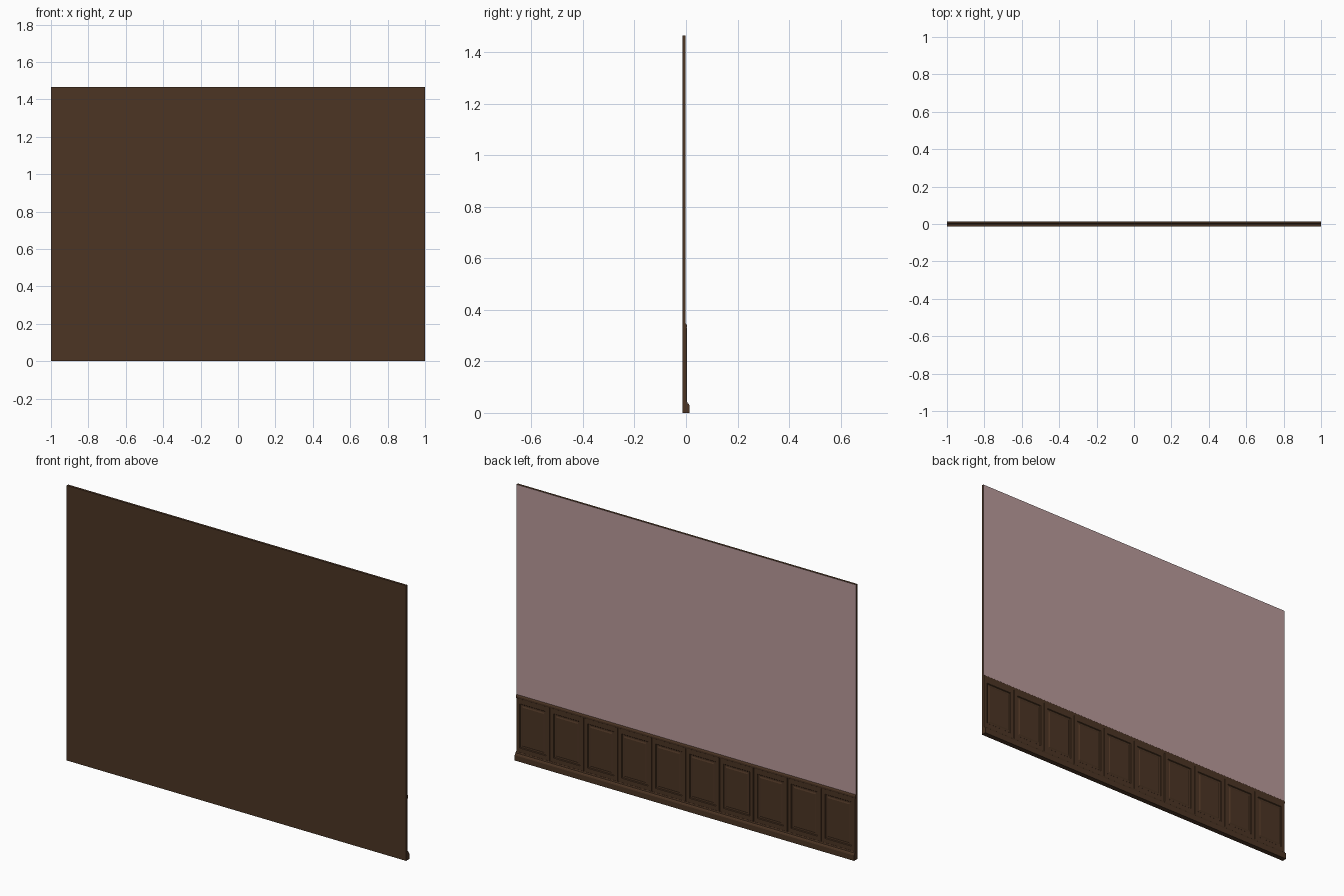
import bpy, bmesh

if "Cube" in bpy.data.objects:
    bpy.data.objects.remove(bpy.data.objects["Cube"])

W, H = 2.0, 1.465          # wall width and height
BACK, FACE = -0.0135, -0.001
N = 10                     # wainscot panels
P = W / N


def lin(c):
    return tuple(((v / 255 + 0.055) / 1.055) ** 2.4 for v in c) + (1,)


def material(name, rgb):
    m = bpy.data.materials.new(name)
    m.diffuse_color = lin(rgb)
    m.use_nodes = True
    m.node_tree.nodes["Principled BSDF"].inputs["Base Color"].default_value = m.diffuse_color
    return m


wood = material("dark wood", (76, 53, 36))
paint = material("dusty pink paint", (186, 154, 155))


def finish(bm, name, *mats):
    me = bpy.data.meshes.new(name)
    bmesh.ops.recalc_face_normals(bm, faces=bm.faces)
    bm.to_mesh(me)
    bm.free()
    ob = bpy.data.objects.new(name, me)
    bpy.context.collection.objects.link(ob)
    for m in mats:
        me.materials.append(m)
    return ob


def extrude_profile(name, pts):
    """Sweep a (y, z) profile along the whole wall."""
    bm = bmesh.new()
    f = bm.faces.new([bm.verts.new((-W / 2, y, z)) for y, z in pts])
    r = bmesh.ops.extrude_face_region(bm, geom=[f])
    bmesh.ops.translate(bm, vec=(W, 0, 0),
                        verts=[v for v in r["geom"] if isinstance(v, bmesh.types.BMVert)])
    return finish(bm, name, wood)


# Wall slab: wooden on the outside, painted on the room side
wall = extrude_profile("wall", [(BACK, 0), (FACE, 0), (FACE, H), (BACK, H)])
wall.data.materials.append(paint)
for f in wall.data.polygons:
    if f.normal.y > 0.9:
        f.material_index = 1

# Baseboard with a sloped moulded top
extrude_profile("baseboard", [(FACE, 0), (0.0135, 0), (0.0135, 0.028), (0.011, 0.034),
                              (0.006, 0.038), (0.004, 0.045), (FACE, 0.045)])

# Cap rail with a small rounded nose
extrude_profile("cap_rail", [(FACE, 0.325), (0.002, 0.328), (0.0035, 0.333),
                             (0.0035, 0.340), (0.001, 0.345), (FACE, 0.347)])

# Wainscot: each panel is nested rectangles stepping in and out
# (side inset, vertical inset, depth y)
RINGS = [(0.0, 0.0, FACE), (0.002, 0.0, 0.003), (0.022, 0.026, 0.003),
         (0.025, 0.029, -0.0005), (0.033, 0.037, -0.0005), (0.039, 0.043, 0.002)]
Z0, Z1 = 0.042, 0.330
bm = bmesh.new()
for i in range(N):
    x0 = -W / 2 + i * P
    x1 = x0 + P
    prev = None
    for a, b, y in RINGS:
        ring = [bm.verts.new(c) for c in ((x1 - a, y, Z0 + b), (x0 + a, y, Z0 + b),
                                          (x0 + a, y, Z1 - b), (x1 - a, y, Z1 - b))]
        if prev:
            for k in range(4):
                j = (k + 1) % 4
                bm.faces.new((prev[k], prev[j], ring[j], ring[k]))
        prev = ring
    bm.faces.new(prev)
finish(bm, "wainscot_panels", wood)
